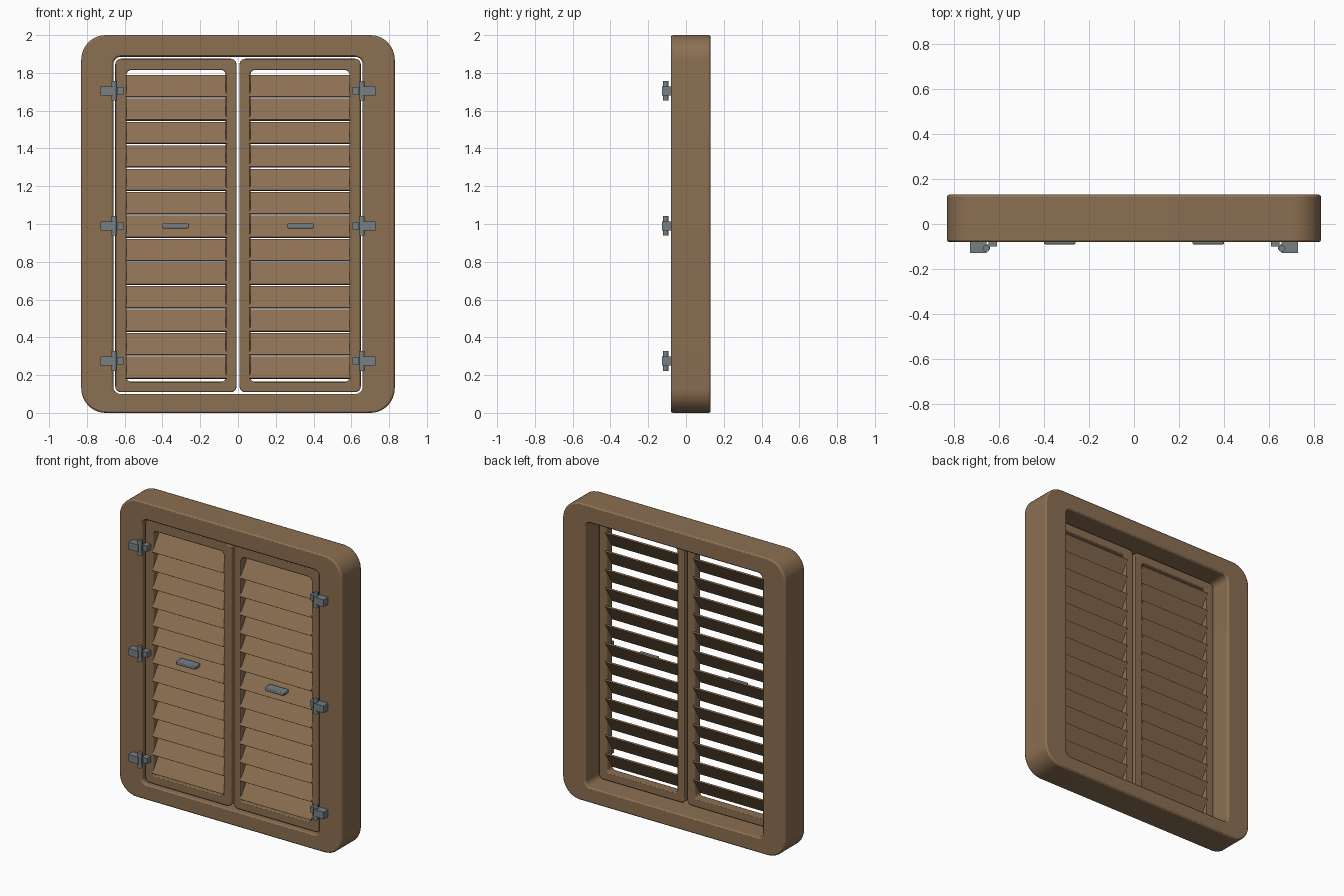
import bpy, bmesh, math
from mathutils import Matrix, Vector

cube = bpy.data.objects.get("Cube")
if cube:
    bpy.data.objects.remove(cube, do_unlink=True)


def material(name, rgb):
    m = bpy.data.materials.new(name)
    m.use_nodes = True
    m.diffuse_color = (*rgb, 1)
    m.node_tree.nodes["Principled BSDF"].inputs["Base Color"].default_value = (*rgb, 1)
    return m


WOOD = material("brown wood", (0.26, 0.16, 0.085))
METAL = material("grey metal", (0.18, 0.215, 0.235))


def finish(name, bm, mat, bevel=0.0, segments=2):
    bmesh.ops.recalc_face_normals(bm, faces=bm.faces)
    mesh = bpy.data.meshes.new(name)
    bm.to_mesh(mesh)
    bm.free()
    mesh.materials.append(mat)
    ob = bpy.data.objects.new(name, mesh)
    bpy.context.scene.collection.objects.link(ob)
    if bevel:
        mod = ob.modifiers.new("soft edges", "BEVEL")
        mod.width, mod.segments = bevel, segments
        mod.limit_method, mod.angle_limit = "ANGLE", math.radians(40)
    bpy.ops.object.select_all(action="DESELECT")
    ob.select_set(True)
    bpy.context.view_layer.objects.active = ob
    bpy.ops.object.shade_smooth_by_angle(angle=math.radians(35))
    return ob


def rounded_rect(x0, x1, z0, z1, r, steps=8):
    corners = ((x1 - r, z1 - r), (x0 + r, z1 - r), (x0 + r, z0 + r), (x1 - r, z0 + r))
    pts = []
    for k, (cx, cz) in enumerate(corners):
        for i in range(steps + 1):
            a = math.pi / 2 * (k + i / steps)
            pts.append((cx + r * math.cos(a), cz + r * math.sin(a)))
    return pts


def ring(name, outer, inner, y0, y1, bevel):
    """Rectangular frame with rounded corners, extruded along y."""
    bm = bmesh.new()
    loops = [[bm.verts.new((x, y, z)) for x, z in pts]
             for pts, y in ((outer, y0), (outer, y1), (inner, y1), (inner, y0))]
    n = len(outer)
    for k in range(4):
        a, b = loops[k], loops[(k + 1) % 4]
        for i in range(n):
            j = (i + 1) % n
            bm.faces.new((a[i], a[j], b[j], b[i]))
    return finish(name, bm, WOOD, bevel)


def add_box(bm, x, y, z, tilt=0.0):
    """Box spanning the given ranges, optionally tilted about its own x axis."""
    spans = (x, y, z)
    centre = Vector([(a + b) / 2 for a, b in spans])
    size = [abs(b - a) for a, b in spans]
    bmesh.ops.create_cube(bm, size=1, matrix=Matrix.Translation(centre)
                          @ Matrix.Rotation(tilt, 4, "X") @ Matrix.Diagonal((*size, 1)))


# Outer frame
ring("window_frame", rounded_rect(-0.83, 0.83, 0, 2, 0.13, 10),
     rounded_rect(-0.66, 0.66, 0.1, 1.885, 0.04, 10), -0.08, 0.13, 0.01)

SLATS, PITCH, RISE, DEPTH = 13, 0.1242, 0.113, 0.075
for side, s in (("left", 1), ("right", -1)):
    # Shutter surround
    def span(a, b):
        return tuple(sorted((s * a, s * b)))
    ring(side + "_shutter_frame", rounded_rect(*span(0.008, 0.65), 0.11, 1.875, 0.03),
         rounded_rect(*span(0.065, 0.59), 0.165, 1.815, 0.025), -0.06, 0.0, 0.006)

    # Louvre slats, sloping down towards the front
    bm = bmesh.new()
    length = math.hypot(RISE, DEPTH)
    for i in range(SLATS):
        z = 0.183 + i * PITCH + RISE / 2
        add_box(bm, span(0.062, 0.593), (-0.032, -0.022),
                (z - length / 2, z + length / 2), -math.atan2(DEPTH, RISE))
    finish(side + "_slats", bm, WOOD)

    # Pull handle
    bm = bmesh.new()
    add_box(bm, span(0.26, 0.40), (-0.09, -0.03), (0.977, 1.002))
    finish(side + "_handle", bm, METAL, 0.005)

    # Hinges: wall block, upright pin and shutter leaf
    for level, z in (("lower", 0.275), ("middle", 0.99), ("upper", 1.705)):
        bm = bmesh.new()
        add_box(bm, span(0.655, 0.728), (-0.128, -0.078), (z - 0.024, z + 0.024))
        add_box(bm, span(0.607, 0.645), (-0.1, -0.055), (z - 0.019, z + 0.019))
        bmesh.ops.create_cone(bm, cap_ends=True, segments=12, radius1=0.015, radius2=0.015,
                              depth=0.104, matrix=Matrix.Translation((s * 0.656, -0.108, z)))
        add_box(bm, span(0.638, 0.66), (-0.112, -0.092), (z - 0.019, z + 0.019))
        finish(f"{side}_{level}_hinge", bm, METAL)
